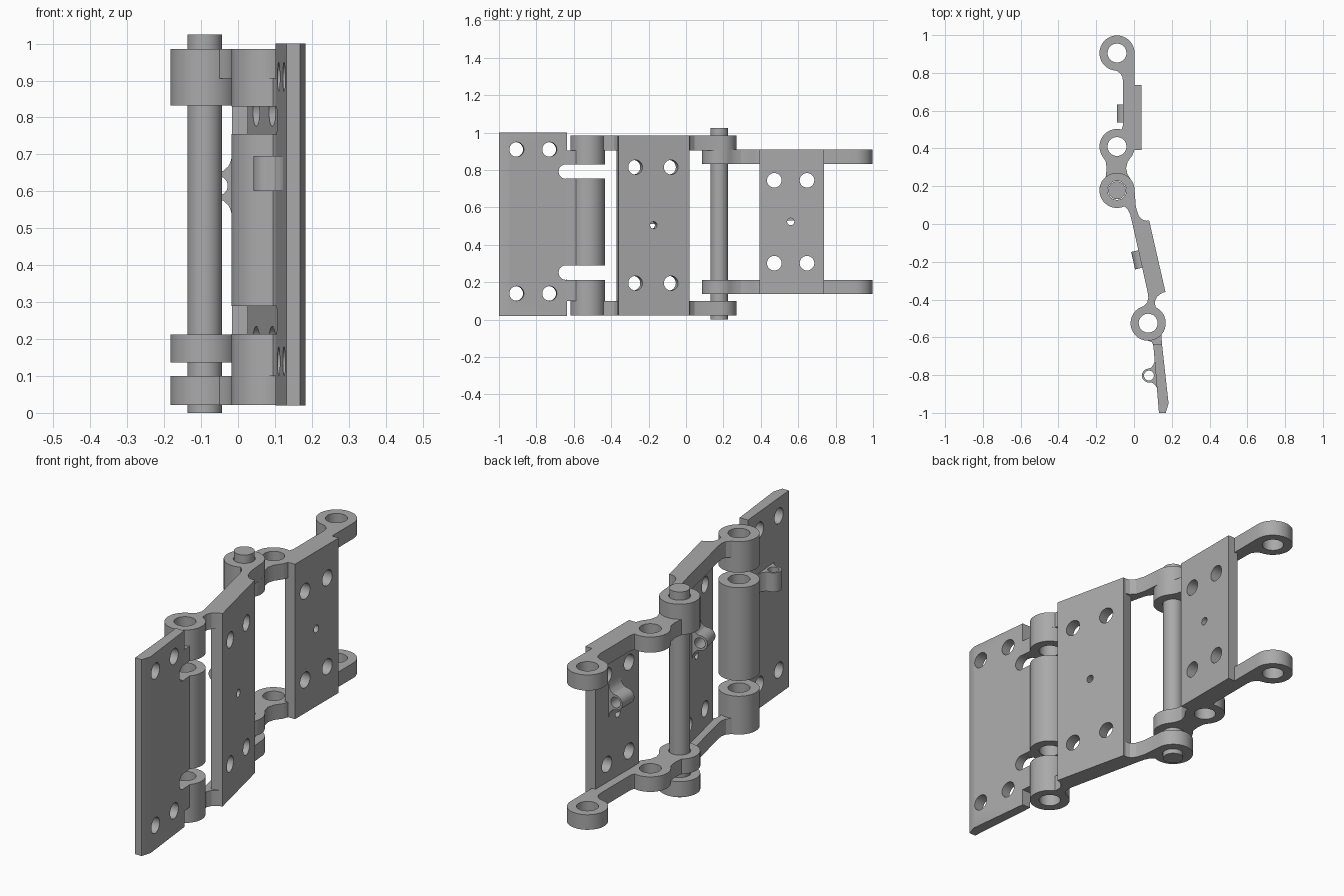
import bpy, bmesh
from math import cos, sin, radians
from mathutils import Matrix, Vector

cube = bpy.data.objects.get("Cube")
if cube:
    bpy.data.objects.remove(cube)

steel = bpy.data.materials.new("grey_steel")
GREY = (0.4, 0.4, 0.4, 1)
steel.use_nodes = True
steel.diffuse_color = GREY
steel.node_tree.nodes["Principled BSDF"].inputs["Base Color"].default_value = GREY
UP = Vector((0, 0, 1))
BORE = 0.05


def arc(c, r, a0, a1, step=7.5):
    n = max(2, round(abs(a1 - a0) / step))
    angles = [radians(a0 + (a1 - a0) * i / n) for i in range(n + 1)]
    return [(c[0] + r * cos(a), c[1] + r * sin(a)) for a in angles]


def ring(c, r):
    return arc(c, r, 0, 360)[:-1]


def frame(u, v, w, origin=(0, 0, 0)):
    m = Matrix((u, v, w)).transposed().to_4x4()
    m.translation = origin
    return m


def add_prism(bm, outline, lo, hi, m):
    bottom = [bm.verts.new(m @ Vector((x, y, lo))) for x, y in outline]
    top = [bm.verts.new(m @ Vector((x, y, hi))) for x, y in outline]
    bm.faces.new(bottom[::-1])
    bm.faces.new(top)
    for i in range(len(outline)):
        j = (i + 1) % len(outline)
        bm.faces.new((bottom[i], bottom[j], top[j], top[i]))


def mesh_object(name, prisms):
    bm = bmesh.new()
    for p in prisms:
        add_prism(bm, *p)
    bmesh.ops.recalc_face_normals(bm, faces=bm.faces)
    mesh = bpy.data.meshes.new(name)
    bm.to_mesh(mesh)
    bm.free()
    obj = bpy.data.objects.new(name, mesh)
    bpy.context.collection.objects.link(obj)
    return obj


def part(name, outline, lo, hi, m=Matrix(), cuts=()):
    """Extruded profile with holes cut through it."""
    obj = mesh_object(name, [(outline, lo, hi, m)])
    if cuts:
        cutter = mesh_object(name + "_cutter", cuts)
        cutter.hide_render = True
        mod = obj.modifiers.new("holes", "BOOLEAN")
        mod.operation, mod.solver, mod.object = "DIFFERENCE", "EXACT", cutter
        graph = bpy.context.evaluated_depsgraph_get()
        cut_mesh = bpy.data.meshes.new_from_object(obj.evaluated_get(graph))
        obj.modifiers.clear()
        obj.data = cut_mesh
        bpy.data.objects.remove(cutter)
    obj.data.materials.clear()
    obj.data.materials.append(steel)
    obj.data.shade_smooth()
    obj.data.set_sharp_from_angle(angle=radians(25))
    return obj


def bores(centres):
    return [(ring(c, BORE), -1, 2, Matrix()) for c in centres]


class Leaf:
    """Plate coordinates: s runs along the plate, n points out of its outer face."""
    def __init__(self, origin, direction):
        self.o = Vector((*origin, 0))
        self.d = Vector((*direction, 0)).normalized()
        self.n = UP.cross(self.d)

    def at(self, s, depth=0, z=0):
        return self.o + self.d * s - self.n * depth + UP * z

    def cuts(self, holes):
        m = frame(self.d, UP, self.n, self.o)
        return [(ring((s, z), r), -0.3, 0.3, m) for s, z, r in holes]

    def slab(self, length, depth):
        corners = [self.at(0), self.at(length), self.at(length, depth), self.at(0, depth)]
        return [p.xy for p in corners]


def hole_grid(ss, zs, r=0.039):
    return [(s, z, r) for s in ss for z in zs]


def loop(name, u, v, w, origin, width):
    """Small flared loop that stands off the inner face of a plate."""
    c, r = (0, 0.038), 0.037
    flare = [(0.04, 0.024), (0.053, 0.01), (0.068, 0.003), (0.085, 0)]
    outline = ([(-x, y) for x, y in flare[::-1]] + arc(c, r, 180, 0) + flare
               + [(0.085, -0.008), (-0.085, -0.008)])
    m = frame(u, v, w, origin)
    part(name, outline, -width / 2, width / 2, m, [(ring(c, 0.026), -1, 1, m)])


# Pivot centres
PIN, MID, END, FRONT = (-0.09, 0.178), (-0.09, 0.41), (-0.09, 0.905), (0.075, -0.525)
R = 0.093

# Hinge pin
part("hinge_pin", ring(PIN, 0.047), 0, 1.025)

# Front leaf: chamfered plate with slots, and knuckles
front = Leaf((0.148, -0.64), (0.095, -0.995))
plate = [(0.148, -0.635), (0.102, -0.635), (0.132, -1), (0.168, -1), (0.183, -0.95)]
part("front_plate", plate, 0.02, 1.0, cuts=front.cuts(
    hole_grid((0.09, 0.267), (0.14, 0.91)) + hole_grid((0.002,), (0.252, 0.792))))
knuckle = arc(FRONT, R, -42, 270) + [(0.095, -0.625), (0.103, -0.645), (0.149, -0.645), (0.146, -0.605)]
for label, lo, hi in (("lower", 0.1, 0.213), ("centre", 0.29, 0.755), ("upper", 0.83, 0.905)):
    part("front_knuckle_" + label, knuckle, lo, hi, cuts=bores([FRONT]))
loop("front_loop", front.d, -front.n, UP, front.at(0.155, 0.046, 0.648), 0.095)

# Middle leaf: slanted plate with a pair of arms
middle = Leaf((0.08, 0.02), (0.222, -0.975))
part("middle_plate", middle.slab(0.39, 0.055), 0.022, 0.985, cuts=middle.cuts(
    hole_grid((0.103, 0.298), (0.195, 0.815)) + [(0.198, 0.505, 0.019)]))
arm = (arc(PIN, R, 0, 295)
       + [(-0.032, 0.075), (-0.02, 0.05), (-0.008, 0), (0.072, -0.36), (0.076, -0.39), (0.07, -0.415)]
       + arc(FRONT, R, 105, 425)
       + [(0.112, -0.425), (0.112, -0.405), (0.122, -0.385), (0.14, -0.371)]
       + [(0.15, -0.366), (0.07, 0.016), (0.045, 0.023), (0.024, 0.045), (0.01, 0.09)])
for label, lo, hi in (("lower", 0.022, 0.1), ("upper", 0.905, 0.985)):
    part("middle_arm_" + label, arm, lo, hi, cuts=bores([PIN, FRONT]))
loop("middle_loop", UP, -middle.n, middle.d, middle.at(0.19, 0.055, 0.597), 0.095)

# Back leaf: straight plate with a pair of long arms
back = Leaf((0.04, 0.737), (0, -1))
part("back_plate", back.slab(0.345, 0.056), 0.137, 0.91, cuts=back.cuts(
    hole_grid((0.09, 0.265), (0.302, 0.745)) + [(0.177, 0.524, 0.019)]))
arm = (arc(END, R, 0, 255)
       + [(-0.09, 0.81), (-0.072, 0.797), (-0.062, 0.78), (-0.059, 0.76), (-0.059, 0.52)]
       + arc(MID, R, 75, 215)
       + [(-0.15, 0.332), (-0.145, 0.295), (-0.148, 0.265)]
       + arc(PIN, R, 130, 400)
       + [(-0.035, 0.265), (-0.042, 0.295), (-0.033, 0.33), (-0.008, 0.365), (0.003, 0.393)])
for label, lo, hi in (("lower", 0.137, 0.212), ("upper", 0.832, 0.91)):
    part("back_arm_" + label, arm, lo, hi, cuts=bores([PIN, MID, END]))
loop("back_loop", UP, -back.n, back.d, back.at(0.152, 0.056, 0.615), 0.095)
